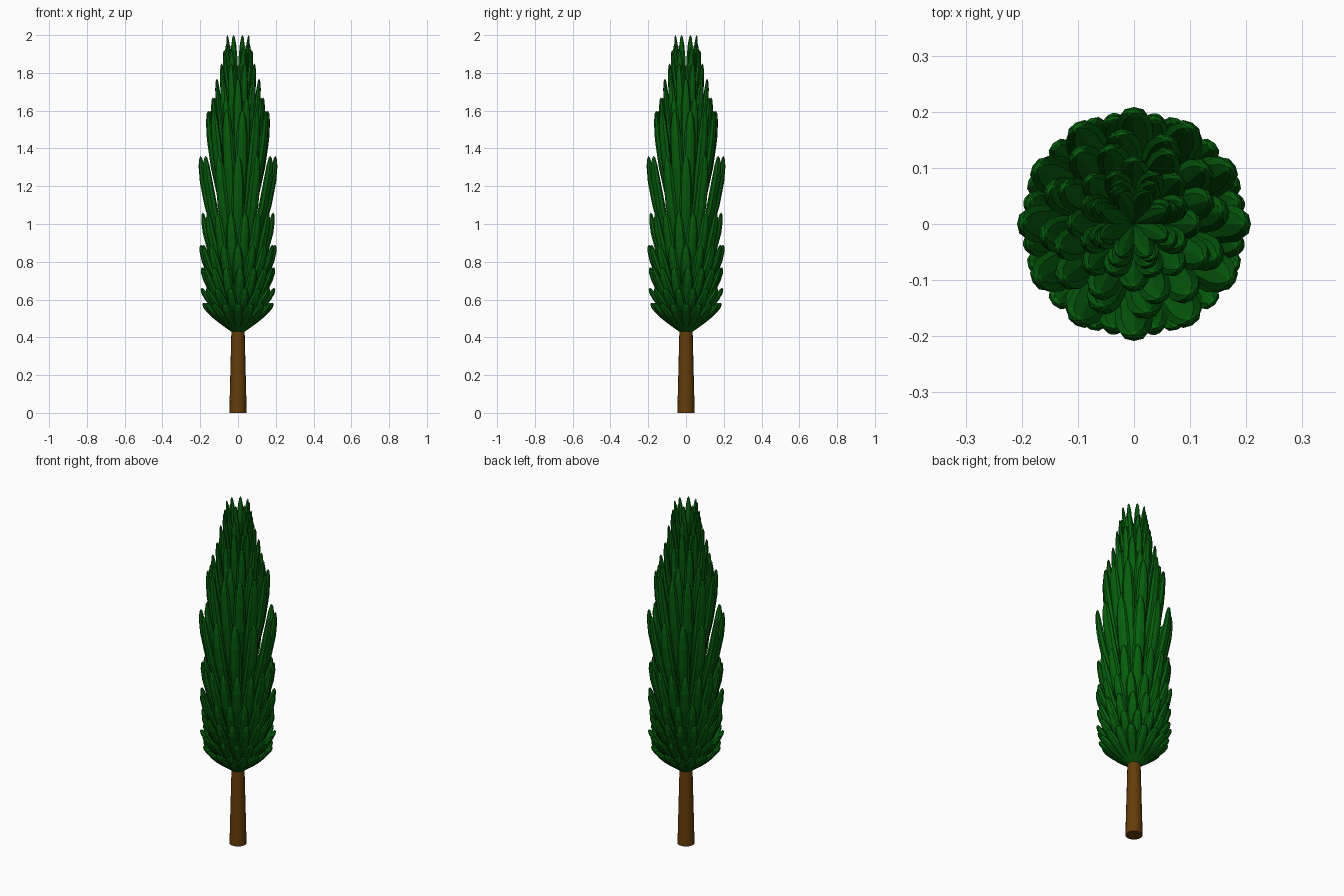
import bpy, bmesh, math
from mathutils import Vector

if "Cube" in bpy.data.objects:
    bpy.data.objects.remove(bpy.data.objects["Cube"])


def material(name, rgb):
    m = bpy.data.materials.new(name)
    m.diffuse_color = (*rgb, 1)
    m.use_nodes = True
    m.node_tree.nodes["Principled BSDF"].inputs["Base Color"].default_value = m.diffuse_color
    return m


green = material("dark_green", (0.002, 0.115, 0.004))
brown = material("bark_brown", (0.125, 0.046, 0.003))


# One petal-shaped leaf: pointed at the axis, fullest past the middle, blunt tip
PROFILE = [(0.0, 0.2), (0.2, 0.5), (0.42, 0.82), (0.64, 1.0), (0.82, 0.94), (0.93, 0.7), (0.985, 0.36)]
SIDES = 8


def add_leaf(bm, angle, base_z, tip_r, tip_z, half_width, bow):
    out = Vector((math.cos(angle), math.sin(angle), 0))
    side = Vector((-out.y, out.x, 0))
    height = tip_z - base_z
    normal = side.cross(out * tip_r + Vector((0, 0, height))).normalized()

    def spine(t):  # leaves leave the axis quickly, then bend upright
        return out * (tip_r * (1 - (1 - t) ** bow)) + Vector((0, 0, base_z + height * t))

    rings = []
    for t, w in PROFILE:
        ring = []
        for i in range(SIDES):
            a = math.tau * i / SIDES
            ring.append(bm.verts.new(spine(t)
                        + side * (math.cos(a) * w * half_width)
                        + normal * (math.sin(a) * w * half_width * 0.62)))
        rings.append(ring)
    tip = bm.verts.new(spine(1))
    for r0, r1 in zip(rings, rings[1:]):
        for i in range(SIDES):
            j = (i + 1) % SIDES
            bm.faces.new((r0[i], r0[j], r1[j], r1[i]))
    for i in range(SIDES):
        bm.faces.new((rings[-1][i], rings[-1][(i + 1) % SIDES], tip))
    bm.faces.new(rings[0][::-1])


# Foliage tiers: base z, tip radius, tip z, half width, leaf count, turn, bow
TIERS = [
    (0.41, 0.186, 0.58, 0.028, 16, 0, 1.1),
    (0.42, 0.198, 0.66, 0.028, 16, 11, 1.15),
    (0.43, 0.192, 0.77, 0.029, 16, 3, 1.25),
    (0.45, 0.198, 0.89, 0.030, 16, 0, 1.3),
    (0.49, 0.190, 1.06, 0.031, 16, 11, 1.4),
    (0.62, 0.198, 1.36, 0.034, 12, 0, 1.5),
    (0.78, 0.160, 1.60, 0.033, 12, 8, 1.5),
    (0.88, 0.140, 1.67, 0.030, 8, 18, 1.4),
    (1.00, 0.112, 1.77, 0.027, 8, 0, 1.4),
    (1.08, 0.094, 1.85, 0.025, 8, 22, 1.3),
    (1.20, 0.078, 1.92, 0.022, 8, 20, 1.2),
    (1.30, 0.070, 1.95, 0.021, 4, 28, 1.1),
    (1.32, 0.062, 2.00, 0.019, 8, 22.5, 1.0),
]
bm = bmesh.new()
for base_z, tip_r, tip_z, hw, count, turn, bow in TIERS:
    for k in range(count):
        add_leaf(bm, math.radians(turn) + math.tau * k / count, base_z, tip_r, tip_z, hw, bow)
bmesh.ops.recalc_face_normals(bm, faces=bm.faces)
mesh = bpy.data.meshes.new("foliage")
bm.to_mesh(mesh)
bm.free()
foliage = bpy.data.objects.new("foliage", mesh)
bpy.context.collection.objects.link(foliage)
mesh.materials.append(green)

# Tapered trunk running up inside the foliage
bpy.ops.mesh.primitive_cone_add(vertices=16, radius1=0.046, radius2=0.031,
                                depth=0.6, location=(0, 0, 0.3))
trunk = bpy.context.object
trunk.name = "trunk"
trunk.data.materials.append(brown)
bpy.ops.object.shade_smooth_by_angle()
